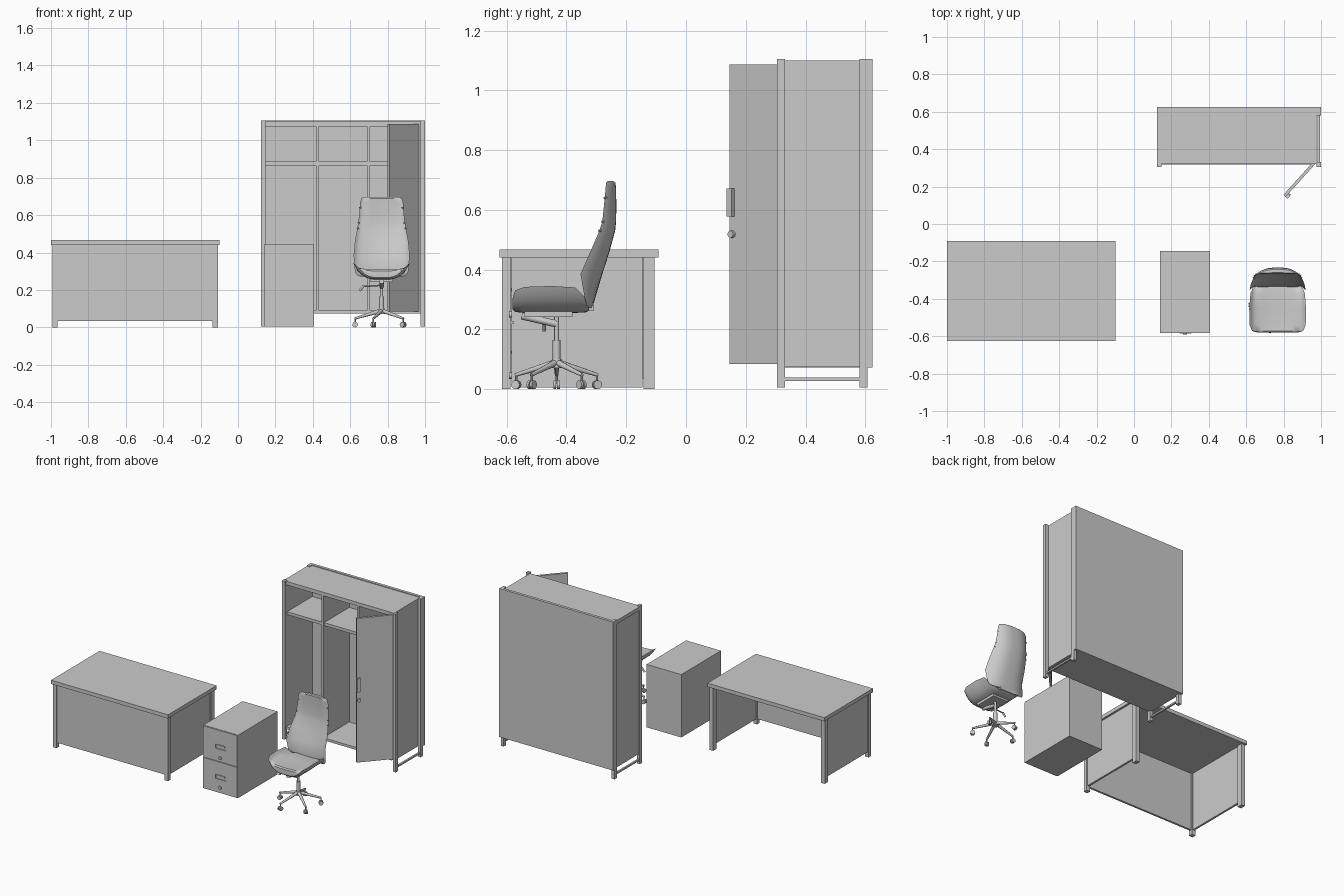
import bpy, bmesh, math
from mathutils import Vector

if "Cube" in bpy.data.objects:
    bpy.data.objects.remove(bpy.data.objects["Cube"])


def mesh_obj(name, bm, smooth=False):
    bmesh.ops.recalc_face_normals(bm, faces=bm.faces)
    me = bpy.data.meshes.new(name)
    bm.to_mesh(me)
    bm.free()
    ob = bpy.data.objects.new(name, me)
    bpy.context.collection.objects.link(ob)
    if smooth:
        bpy.ops.object.select_all(action='DESELECT')
        ob.select_set(True)
        bpy.context.view_layer.objects.active = ob
        bpy.ops.object.shade_smooth_by_angle(angle=math.radians(40))
    return ob


def box(name, x0, x1, y0, y1, z0, z1):
    bm = bmesh.new()
    bmesh.ops.create_cube(bm, size=1)
    for v in bm.verts:
        v.co = ((x0 + x1) / 2 + v.co.x * (x1 - x0),
                (y0 + y1) / 2 + v.co.y * (y1 - y0),
                (z0 + z1) / 2 + v.co.z * (z1 - z0))
    return mesh_obj(name, bm)


def rod(name, a, b, r0, r1=None, n=16):
    a, b = Vector(a), Vector(b)
    d = b - a
    bm = bmesh.new()
    bmesh.ops.create_cone(bm, cap_ends=True, segments=n, radius1=r0,
                          radius2=r0 if r1 is None else r1, depth=d.length)
    m = d.to_track_quat('Z', 'Y').to_matrix().to_4x4()
    m.translation = (a + b) / 2
    bm.transform(m)
    return mesh_obj(name, bm, True)


def u_loft(name, rows, thick, power, place, n=20):
    """Closed U-shaped sections (s, base, edge, half width) lofted along s."""
    bm = bmesh.new()
    rings = []
    us = [math.sin(math.pi / 2 * (2 * i / n - 1)) for i in range(n + 1)]
    for s, base, edge, hw in rows:
        pts = []
        for u in us:
            pts.append(place(u * hw, s, base + (edge - base) * abs(u) ** power))
        for u in reversed(us[1:-1]):
            t = math.copysign(thick, edge - base) * (1 - abs(u) ** 6)
            t = min(abs(t), abs(edge - base) * 0.9) * (1 if edge > base else -1) * (1 - abs(u) ** 4)
            pts.append(place(u * hw * 0.98, s, base + (edge - base) * abs(u) ** power + t))
        rings.append([bm.verts.new(p) for p in pts])
    k = len(rings[0])
    for a, b in zip(rings, rings[1:]):
        for i in range(k):
            j = (i + 1) % k
            bm.faces.new((a[i], a[j], b[j], b[i]))
    bm.faces.new(rings[0])
    bm.faces.new(rings[-1])
    return mesh_obj(name, bm, True)


# desk
box("desk_top", -1, -0.10, -0.625, -0.092, 0.441, 0.467)
for x0, x1 in ((-0.993, -0.965), (-0.135, -0.107)):
    for y0, y1 in ((-0.615, -0.587), (-0.142, -0.106)):
        box("desk_leg", x0, x1, y0, y1, 0, 0.441)
    box("desk_side_panel", x0 + 0.007, x1 - 0.007, -0.587, -0.142, 0.035, 0.441)
box("desk_front_panel", -0.965, -0.135, -0.608, -0.594, 0.035, 0.441)

# filing cabinet with recessed grips and locks
box("cabinet_body", 0.138, 0.405, -0.577, -0.145, 0.005, 0.442)
for z0, z1, zh, zk in ((0.007, 0.22, 0.115, 0.045), (0.226, 0.44, 0.325, 0.25)):
    front = box("drawer_front", 0.14, 0.403, -0.584, -0.577, z0, z1)
    cutter = box("grip_cutter", 0.235, 0.315, -0.6, -0.579, zh - 0.015, zh + 0.015)
    cutter.hide_render = True
    cutter.hide_viewport = True
    mod = front.modifiers.new("grip", 'BOOLEAN')
    mod.operation = 'DIFFERENCE'
    mod.object = cutter
    box("drawer_grip", 0.243, 0.307, -0.586, -0.579, zh + 0.002, zh + 0.013)
    rod("drawer_lock", (0.272, -0.583, zk), (0.272, -0.592, zk), 0.011)

# wardrobe posts, rails and panels
for x0, x1 in ((0.124, 0.146), (0.977, 0.999)):
    box("wardrobe_front_post", x0, x1, 0.305, 0.331, 0.005, 1.105)
    box("wardrobe_back_post", x0, x1, 0.58, 0.607, 0.005, 1.105)
    box("wardrobe_foot_rail", x0 + 0.005, x1 - 0.005, 0.331, 0.58, 0.027, 0.038)
for x0, x1 in ((0.13, 0.148), (0.957, 0.976)):
    box("wardrobe_side", x0, x1, 0.322, 0.607, 0.075, 1.09)
box("wardrobe_back", 0.124, 0.999, 0.605, 0.625, 0.073, 1.105)
box("wardrobe_top", 0.124, 0.976, 0.32, 0.61, 1.075, 1.1)
box("wardrobe_floor", 0.146, 0.96, 0.318, 0.607, 0.073, 0.09)
box("wardrobe_shelf", 0.146, 0.96, 0.328, 0.607, 0.865, 0.886)
for x in (0.424, 0.697):
    box("wardrobe_divider", x - 0.008, x + 0.008, 0.322, 0.607, 0.09, 1.076)

# open door: built along local -x, swung about its hinge
door = [box("door", -0.235, 0, -0.008, 0.008, 0.084, 1.086),
        box("door_handle", -0.235, -0.212, -0.022, -0.008, 0.578, 0.672),
        rod("door_lock", (-0.22, -0.008, 0.518), (-0.22, -0.02, 0.518), 0.012)]
for ob in door:
    ob.location = (0.962, 0.325, 0)
    ob.rotation_euler = (0, 0, math.radians(48))

# chair shell and seat
CX, CY = 0.768, -0.433
u_loft("chair_back", [
    (0.272, -0.314, -0.325, 0.115), (0.28, -0.311, -0.332, 0.132),
    (0.30, -0.305, -0.338, 0.143), (0.385, -0.28, -0.353, 0.15),
    (0.46, -0.256, -0.32, 0.143), (0.53, -0.237, -0.29, 0.13),
    (0.56, -0.234, -0.28, 0.125), (0.61, -0.233, -0.275, 0.119),
    (0.67, -0.234, -0.269, 0.115), (0.69, -0.236, -0.268, 0.108),
    (0.696, -0.243, -0.262, 0.095)], 0.03, 3, lambda x, s, v: (CX + x, v, s))
u_loft("chair_seat", [
    (-0.58, 0.266, 0.305, 0.11), (-0.572, 0.258, 0.33, 0.136),
    (-0.54, 0.255, 0.342, 0.15), (-0.45, 0.255, 0.345, 0.152),
    (-0.37, 0.255, 0.34, 0.145), (-0.335, 0.257, 0.305, 0.13),
    (-0.325, 0.262, 0.288, 0.115)], 0.05, 3.5, lambda x, s, v: (CX + x, s, v))
box("back_bracket", CX - 0.06, CX + 0.06, -0.345, -0.31, 0.262, 0.295)

# studs along the edges of the back
for side in (-1, 1):
    for z, y, w in ((0.53, -0.288, 0.128), (0.56, -0.278, 0.123), (0.64, -0.27, 0.115)):
        rod("back_stud", (CX + side * (w - 0.006), y - 0.003, z),
            (CX + side * (w + 0.003), y + 0.004, z), 0.004, n=8)

# tilt mechanism, lever and gas column
rod("tilt_arm", (CX, -0.55, 0.245), (CX, CY, 0.218), 0.012)
box("seat_plate", CX - 0.06, CX + 0.06, -0.54, -0.38, 0.242, 0.26)
rod("tilt_lever", (CX, -0.475, 0.225), (0.665, -0.475, 0.218), 0.004)
rod("lever_grip", (0.672, -0.475, 0.222), (0.65, -0.475, 0.196), 0.006)
rod("column_upper", (CX, CY, 0.16), (CX, CY, 0.25), 0.008)
rod("column_sleeve", (CX, CY, 0.09), (CX, CY, 0.165), 0.013)
rod("base_hub", (CX, CY, 0.07), (CX, CY, 0.1), 0.02, 0.016)

# five-star base with twin-wheel castors, one spoke to -x
for i in range(5):
    a = math.pi + i * math.tau / 5
    d, t = Vector((math.cos(a), math.sin(a), 0)), Vector((-math.sin(a), math.cos(a), 0))
    c = Vector((CX, CY, 0))
    rod("base_spoke", c + d * 0.01 + Vector((0, 0, 0.087)),
        c + d * 0.145 + Vector((0, 0, 0.047)), 0.011, 0.006, 10)
    hub = c + d * 0.142
    rod("castor_stem", hub + Vector((0, 0, 0.018)), hub + Vector((0, 0, 0.05)), 0.004, n=8)
    for s in (-1, 1):
        w = hub + Vector((0, 0, 0.0145))
        rod("castor_wheel", w + t * s * 0.002, w + t * s * 0.011, 0.0145)
